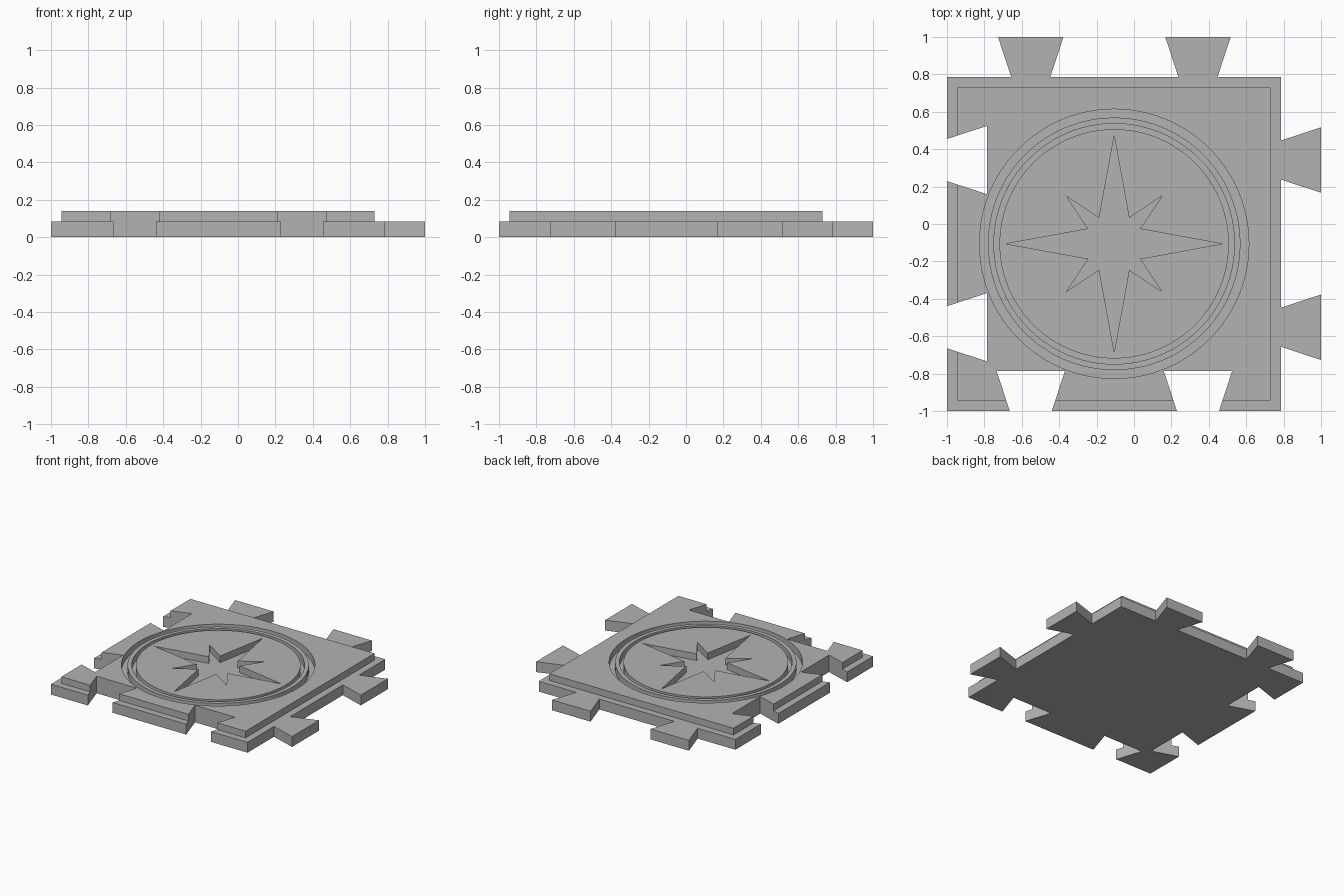
import bpy
import math

if "Cube" in bpy.data.objects:
    bpy.data.objects.remove(bpy.data.objects["Cube"])

LO, HI = -1.0, 0.787          # base plate edges
BASE_H, TOP_H = 0.085, 0.14   # heights of the two layers
MID = -0.106                  # centre of the compass
JOINTS = (-0.552, 0.342)      # dovetail positions along each side
NOTCH_Y = -0.786              # inner end of the notches

stone = bpy.data.materials.new("stone grey")
stone.diffuse_color = (0.45, 0.45, 0.45, 1)
stone.use_nodes = True
stone.node_tree.nodes["Principled BSDF"].inputs["Base Color"].default_value = stone.diffuse_color


def outline(lo, hi, tabs):
    """Tile outline: notches on the low sides, optional tabs on the high sides."""
    half = 0.1125 + (lo - LO) / (NOTCH_Y - LO) * 0.07
    pts = [(lo, lo)]
    for c in JOINTS:
        pts += [(c - half, lo), (c - 0.1825, NOTCH_Y),
                (c + 0.1825, NOTCH_Y), (c + half, lo)]
    pts.append((hi, lo))
    if tabs:
        for c in JOINTS:
            pts += [(hi, c - 0.105), (1, c - 0.175),
                    (1, c + 0.175), (hi, c + 0.105)]
    pts.append((hi, hi))
    # the other half is mirrored across the diagonal
    return pts + [(y, x) for x, y in reversed(pts[1:-1])]


def circle(r, n=96):
    return [(MID + r * math.cos(2 * math.pi * i / n),
             MID + r * math.sin(2 * math.pi * i / n)) for i in range(n)]


def star():
    pts = []
    for q in range(4):
        for deg, r in ((0, 0.578), (30, 0.16), (45, 0.36), (60, 0.16)):
            a = math.radians(deg + 90 * q)
            pts.append((MID + r * math.cos(a), MID + r * math.sin(a)))
    return pts


def slab(name, loops, z0, z1):
    """Extrude nested loops; every second loop is a hole."""
    cu = bpy.data.curves.new(name, 'CURVE')
    cu.dimensions = '2D'
    cu.fill_mode = 'BOTH'
    cu.extrude = (z1 - z0) / 2
    for loop in loops:
        sp = cu.splines.new('POLY')
        sp.points.add(len(loop) - 1)
        for p, (x, y) in zip(sp.points, loop):
            p.co = (x, y, 0, 1)
        sp.use_cyclic_u = True
    cu.materials.append(stone)
    ob = bpy.data.objects.new(name, cu)
    ob.location.z = (z0 + z1) / 2
    bpy.context.collection.objects.link(ob)
    bpy.ops.object.select_all(action='DESELECT')
    ob.select_set(True)
    bpy.context.view_layer.objects.active = ob
    bpy.ops.object.convert(target='MESH')
    bpy.ops.object.shade_flat()
    return bpy.context.object


# base layer with interlocking tabs and notches
slab("base_plate", [outline(LO, HI, True)], 0, BASE_H)

# raised layer with two ring grooves and a sunken compass star
slab("raised_plate",
     [outline(-0.944, 0.73, False)]
     + [circle(r) for r in (0.72, 0.675, 0.643, 0.613)] + [star()],
     BASE_H, TOP_H)
